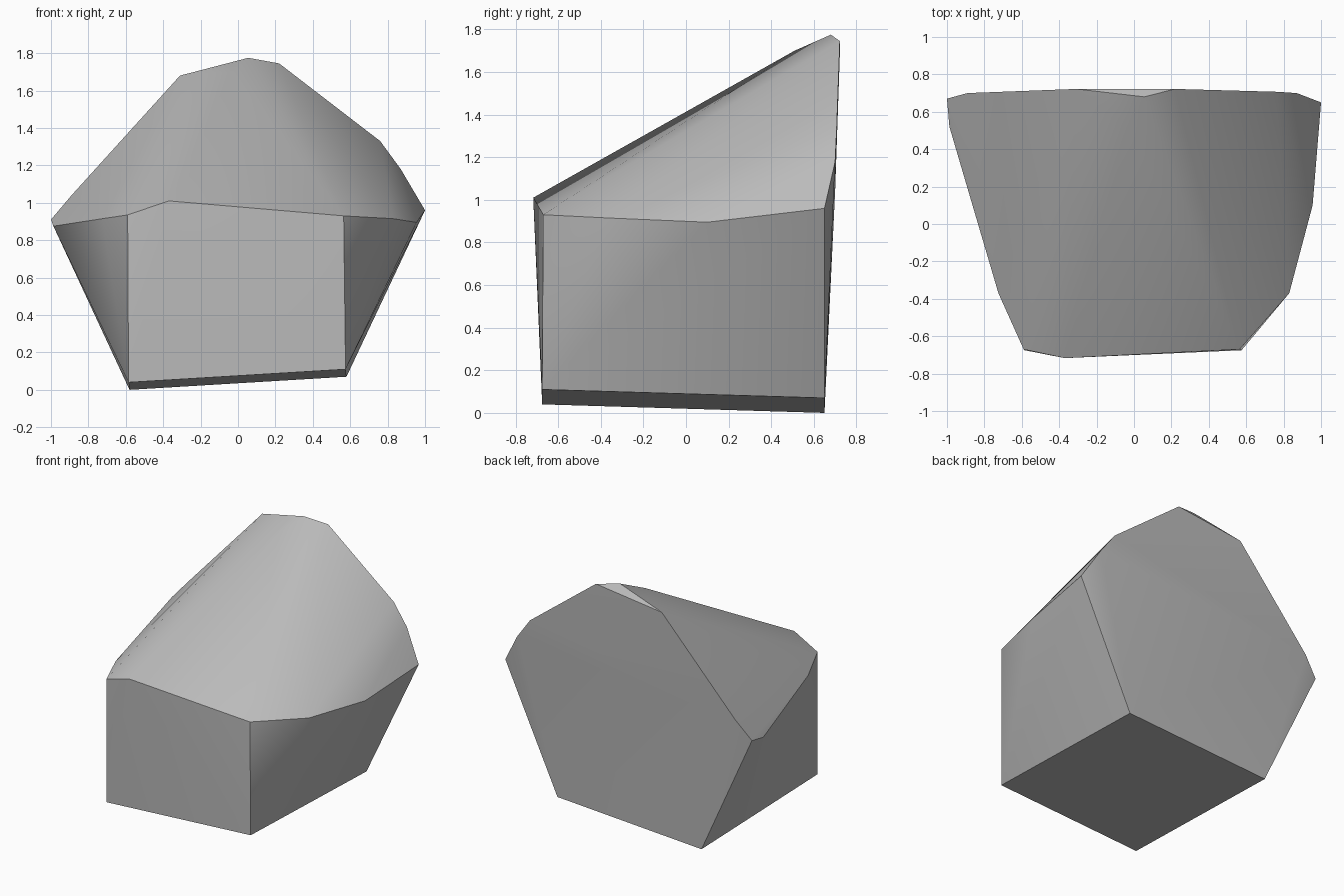
import bpy
import bmesh
import math

cube = bpy.data.objects.get("Cube")
if cube:
    bpy.data.objects.remove(cube, do_unlink=True)

# Plain stone grey
stone = bpy.data.materials.new("stone_grey")
stone.use_nodes = True
grey = (0.5, 0.5, 0.5, 1)
stone.diffuse_color = grey
stone.node_tree.nodes["Principled BSDF"].inputs["Base Color"].default_value = grey

# Tilted four-sided foot
foot = [(-.585, -.675, .04), (.575, -.675, .11), (.58, .65, .07), (-.58, .65, 0)]

# Widest belt, running round from front left to back left
belt = [(-.59, -.67, .935), (-.37, -.717, 1.01), (.565, -.67, .93),
        (.83, -.37, .915), (.955, .1, .895), (1, .65, .96),
        (-1, .67, .91), (-.987, .52, .875), (-.725, -.37, .915)]

# Raised back rim and the peak
crown = [(.87, .7, 1.18), (.76, .707, 1.33), (.22, .722, 1.745),
         (.055, .68, 1.775), (-.03, .51, 1.7), (-.31, .722, 1.68),
         (-.89, .7, 1.04)]

# The boulder is the tight skin around these corners
bm = bmesh.new()
for corner in foot + belt + crown:
    bm.verts.new(corner)
hull = bmesh.ops.convex_hull(bm, input=bm.verts[:])
loose = [v for v in bm.verts if not v.link_faces]
bmesh.ops.delete(bm, geom=loose, context='VERTS')
bmesh.ops.recalc_face_normals(bm, faces=bm.faces[:])

mesh = bpy.data.meshes.new("boulder")
bm.to_mesh(mesh)
bm.free()
mesh.materials.append(stone)
boulder = bpy.data.objects.new("boulder", mesh)
bpy.context.collection.objects.link(boulder)

# Soft shading over gentle bends, crisp at hard edges
bpy.ops.object.select_all(action='DESELECT')
boulder.select_set(True)
bpy.context.view_layer.objects.active = boulder
bpy.ops.object.shade_smooth_by_angle(angle=math.radians(32))
